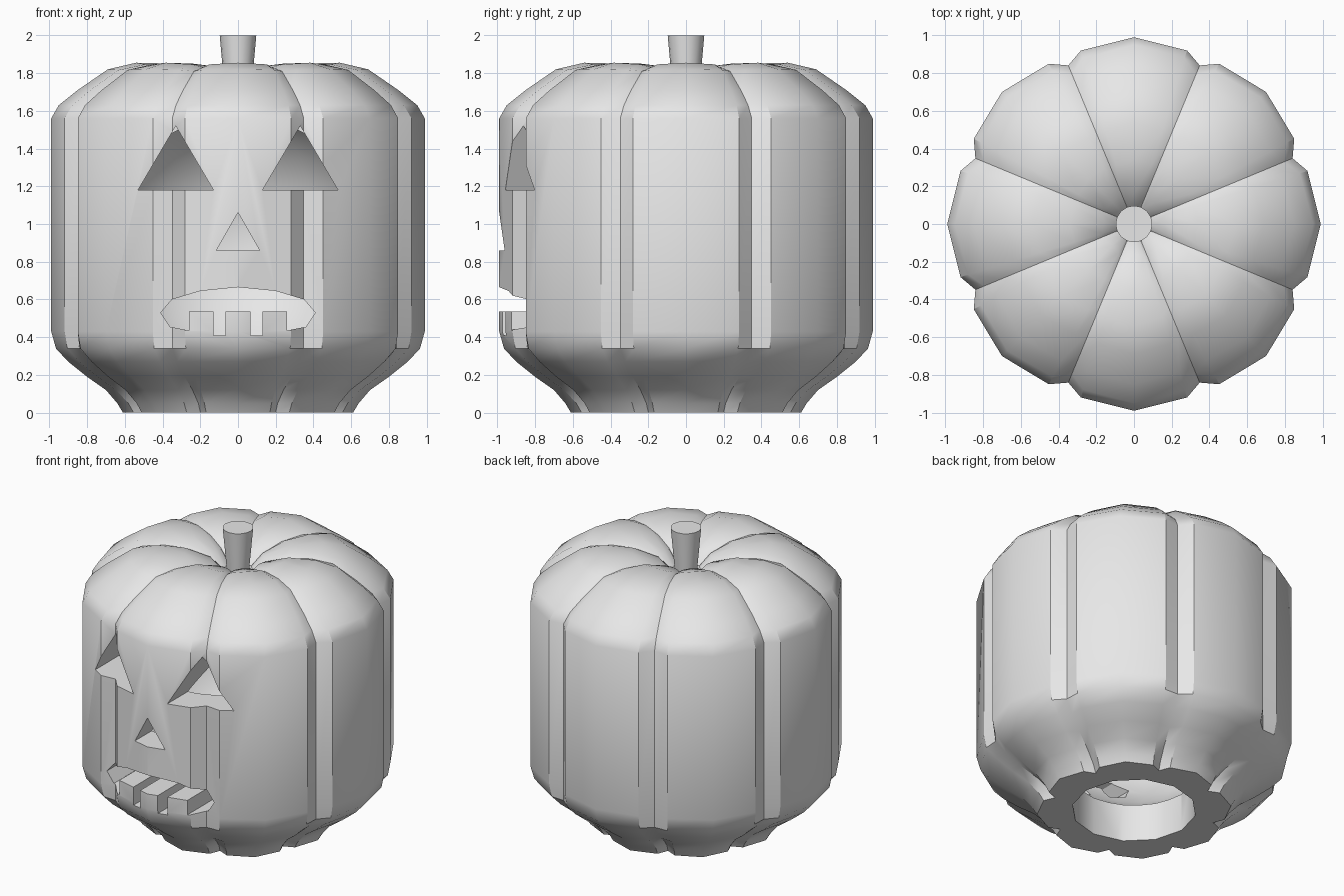
import bpy, bmesh, math

cube = bpy.data.objects.get("Cube")
if cube:
    bpy.data.objects.remove(cube, do_unlink=True)

grey = bpy.data.materials.new("plain_grey")
grey.use_nodes = True
grey.diffuse_color = (0.8, 0.8, 0.8, 1)
grey.node_tree.nodes["Principled BSDF"].inputs["Base Color"].default_value = (0.8, 0.8, 0.8, 1)


def finish(name, bm):
    """Turn a bmesh into a grey object with outward normals."""
    bmesh.ops.recalc_face_normals(bm, faces=bm.faces)
    mesh = bpy.data.meshes.new(name)
    bm.to_mesh(mesh)
    bm.free()
    mesh.materials.append(grey)
    obj = bpy.data.objects.new(name, mesh)
    bpy.context.collection.objects.link(obj)
    return obj


def loft(name, rings):
    """Bridge equal-sized rings of points and cap both ends."""
    bm = bmesh.new()
    loops = [[bm.verts.new(p) for p in ring] for ring in rings]
    n = len(loops[0])
    for a, b in zip(loops, loops[1:]):
        for i in range(n):
            j = (i + 1) % n
            bm.faces.new((a[i], a[j], b[j], b[i]))
    bm.faces.new(loops[0])
    bm.faces.new(loops[-1])
    return finish(name, bm)


def circle(r, z, n):
    return [(r * math.cos(math.tau * i / n), r * math.sin(math.tau * i / n), z) for i in range(n)]


def lobed(rp, zp, rv, zv):
    """Ring of eight lobes: peak, shoulder, valley, shoulder."""
    pts = []
    for k in range(8):
        for deg, t in ((0, 0), (17, 0.35), (22.5, 1), (28, 0.35)):
            a = math.radians(45 * k + deg)
            r, z = rp + (rv - rp) * t, zp + (zv - zp) * t
            pts.append((r * math.cos(a), r * math.sin(a), z))
    return pts


def prism(name, outline, back):
    """Front-facing x/z outline pushed into the body."""
    return loft(name, [[(x, y, z) for x, z in outline] for y in (-1.2, back)])


# Ribbed body: peak radius, peak height, valley radius, valley height
profile = [
    (0.61, 0, 0.52, 0), (0.64, 0.05, 0.55, 0.05), (0.70, 0.12, 0.63, 0.12),
    (0.80, 0.19, 0.74, 0.19), (0.90, 0.27, 0.84, 0.27), (0.965, 0.34, 0.91, 0.34),
    (0.99, 0.43, 0.91, 0.43), (0.99, 1.56, 0.91, 1.56), (0.95, 1.63, 0.86, 1.63),
    (0.85, 1.71, 0.76, 1.71), (0.69, 1.82, 0.61, 1.81), (0.54, 1.855, 0.47, 1.83),
    (0.34, 1.85, 0.32, 1.82), (0.16, 1.79, 0.2, 1.78), (0.09, 1.71, 0.1, 1.71),
]
body = loft("ribbed_body", [lobed(*row) for row in profile])

# Hollow inside and base opening
bm = bmesh.new()
bmesh.ops.create_uvsphere(bm, u_segments=24, v_segments=16, radius=1)
for v in bm.verts:
    v.co = (v.co.x * 0.8, v.co.y * 0.8, v.co.z * 0.76 + 0.92)
cutters = [finish("hollow_cutter", bm)]
cutters.append(loft("base_cutter", [circle(0.39, z, 12) for z in (-0.2, 0.6)]))

# Carved eyes, nose and toothed mouth
for side in (-1, 1):
    cutters.append(prism("eye_cutter", [(side * 0.33, 1.52), (side * 0.53, 1.18), (side * 0.13, 1.18)], -0.4))
cutters.append(prism("nose_cutter", [(0, 1.06), (-0.115, 0.86), (0.115, 0.86)], -0.5))
half = [(0.2, 0.645), (0.35, 0.60), (0.41, 0.53), (0.36, 0.455), (0.26, 0.435),
        (0.26, 0.535), (0.13, 0.535), (0.13, 0.41), (0.067, 0.41), (0.067, 0.535)]
mouth = [(0, 0.665)] + half + [(-x, z) for x, z in reversed(half)]
cutters.append(prism("mouth_cutter", mouth, -0.4))

bpy.context.view_layer.objects.active = body
for cutter in cutters:
    mod = body.modifiers.new("carve", "BOOLEAN")
    mod.operation = "DIFFERENCE"
    mod.solver = "EXACT"
    mod.object = cutter
    bpy.ops.object.modifier_apply(modifier=mod.name)
for cutter in cutters:
    bpy.data.objects.remove(cutter, do_unlink=True)

# Flared stem
stem = loft("stem", [circle(0.07, 1.70, 16), circle(0.097, 2.0, 16)])

for obj in (body, stem):
    bpy.ops.object.select_all(action="DESELECT")
    obj.select_set(True)
    bpy.context.view_layer.objects.active = obj
    bpy.ops.object.shade_smooth_by_angle(angle=math.radians(32))
